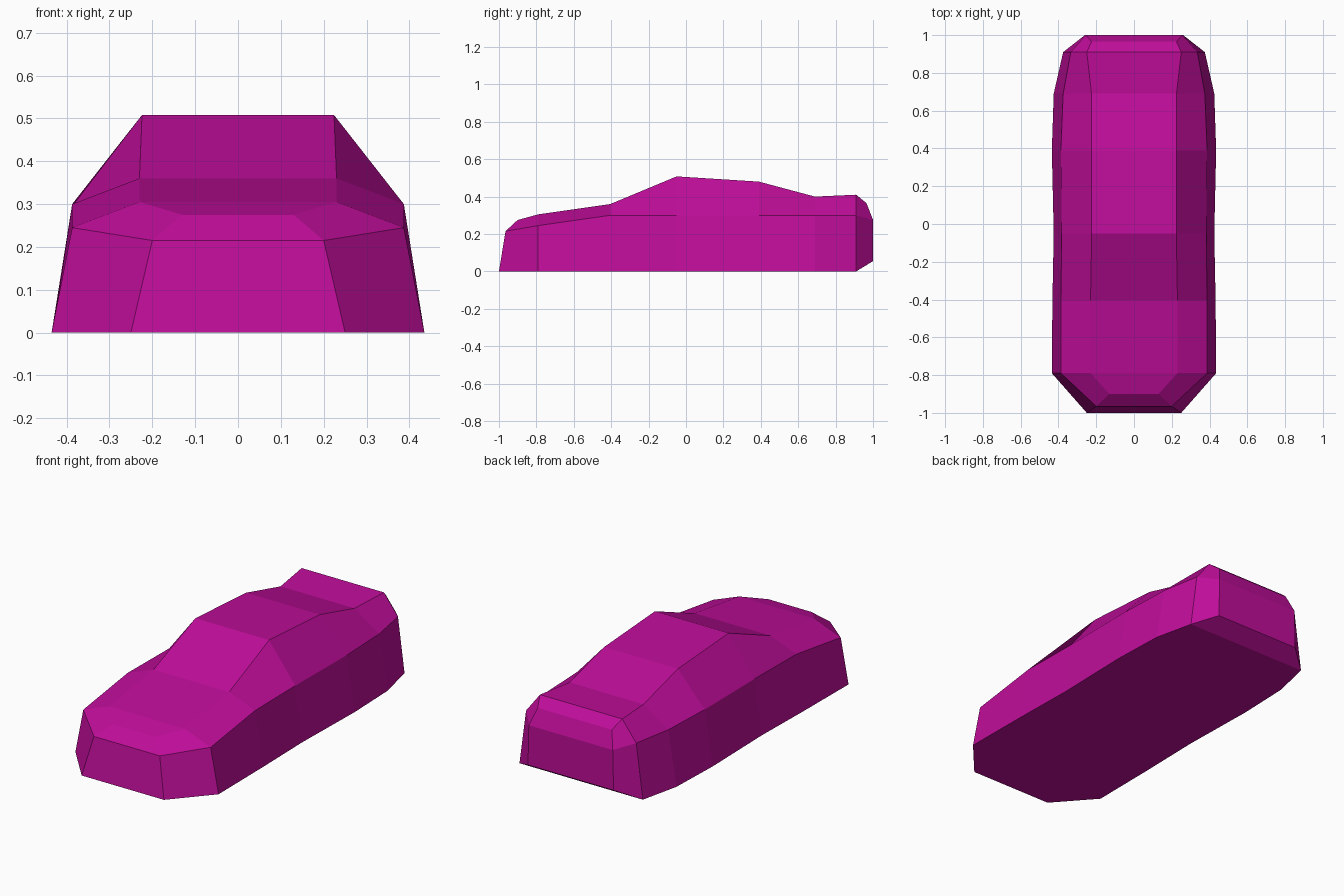
import bpy, bmesh

if "Cube" in bpy.data.objects:
    bpy.data.objects.remove(bpy.data.objects["Cube"])

# Cross-sections from nose to tail; right-half points (x, y, z): sill, beltline, roof edge
def section(y, sill_x, belt_x, belt_z, roof_x, roof_z):
    return [(sill_x, y, 0), (belt_x, y, belt_z), (roof_x, y, roof_z)]

sections = [
    [(0.25, -1.0, 0), (0.20, -0.965, 0.215), (0.13, -0.90, 0.275)],    # nose
    section(-0.79, 0.435, 0.387, 0.245, 0.23, 0.305),                  # bonnet front
    section(-0.405, 0.432, 0.387, 0.30, 0.23, 0.36),                   # windscreen base
    section(-0.05, 0.425, 0.383, 0.30, 0.224, 0.508),                  # roof front
    section(0.39, 0.435, 0.387, 0.30, 0.224, 0.48),                    # roof rear
    section(0.69, 0.425, 0.375, 0.30, 0.225, 0.40),                    # rear window base
    section(0.91, 0.375, 0.335, 0.30, 0.25, 0.41),                     # spoiler lip
    [(0.26, 1.0, 0.055), (0.255, 1.0, 0.275), (0.225, 0.965, 0.365)],  # tail
]

# Loft the body shell through closed six-point rings
bm = bmesh.new()
rings = []
for half in sections:
    points = half + [(-x, y, z) for x, y, z in reversed(half)]
    rings.append([bm.verts.new(p) for p in points])
for a, b in zip(rings, rings[1:]):
    for i in range(6):
        j = (i + 1) % 6
        bm.faces.new((a[i], a[j], b[j], b[i]))

# Nose and tail panels
for ring in (rings[0], rings[-1]):
    for i in range(2):
        bm.faces.new((ring[i], ring[i + 1], ring[4 - i], ring[5 - i]))
bmesh.ops.recalc_face_normals(bm, faces=bm.faces)

mesh = bpy.data.meshes.new("car_body")
bm.to_mesh(mesh)
bm.free()
body = bpy.data.objects.new("car_body", mesh)
bpy.context.collection.objects.link(body)

# Magenta paint
paint = bpy.data.materials.new("magenta_paint")
paint.diffuse_color = (0.52, 0.004, 0.32, 1)
paint.use_nodes = True
paint.node_tree.nodes["Principled BSDF"].inputs["Base Color"].default_value = paint.diffuse_color
mesh.materials.append(paint)
